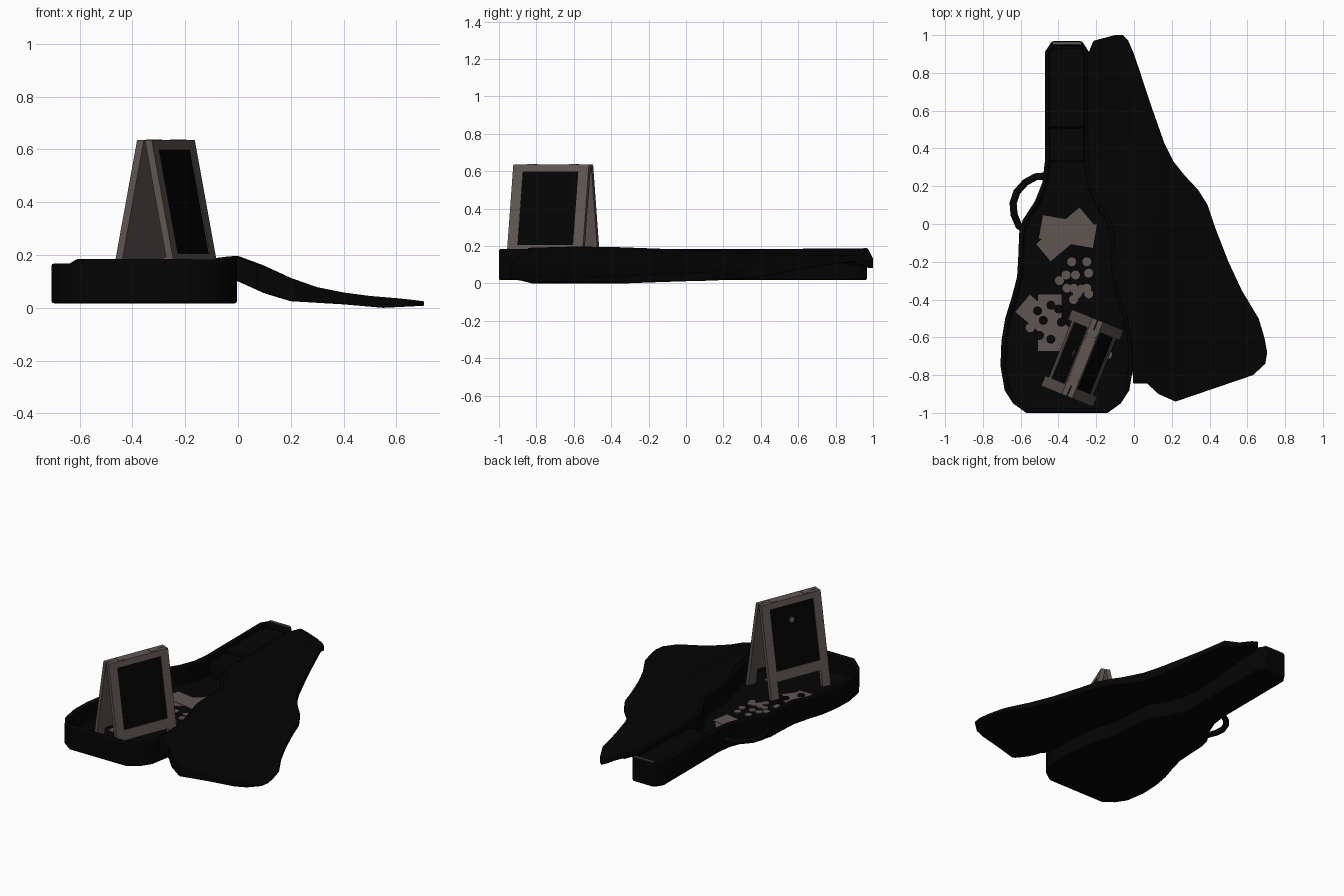
import bpy, bmesh, math
from mathutils import Matrix, Vector

if "Cube" in bpy.data.objects:
    bpy.data.objects.remove(bpy.data.objects["Cube"])

def mat(name, c):
    m = bpy.data.materials.new(name)
    m.diffuse_color = (*c, 1)
    m.use_nodes = True
    m.node_tree.nodes["Principled BSDF"].inputs["Base Color"].default_value = m.diffuse_color
    return m

BLACK = mat("black_fabric", (0.0013, 0.0013, 0.0013))
SLATE = mat("chalkboard_black", (0.001, 0.0011, 0.0011))
TAUPE = mat("taupe", (0.115, 0.093, 0.086))
GREY = mat("grey_trim", (0.11, 0.11, 0.105))

def finish(name, bm, material, smooth=False, bevel=0):
    bmesh.ops.recalc_face_normals(bm, faces=bm.faces[:])
    me = bpy.data.meshes.new(name)
    bm.to_mesh(me)
    bm.free()
    ob = bpy.data.objects.new(name, me)
    bpy.context.collection.objects.link(ob)
    me.materials.append(material)
    if smooth:
        bpy.ops.object.select_all(action='DESELECT')
        ob.select_set(True)
        bpy.context.view_layer.objects.active = ob
        bpy.ops.object.shade_smooth_by_angle(angle=math.radians(40))
    if bevel:
        b = ob.modifiers.new("bevel", 'BEVEL')
        b.width, b.segments, b.angle_limit = bevel, 2, math.radians(45)
    return ob

def outline_face(bm, pts, z):
    return bm.faces.new([bm.verts.new((x, y, z)) for x, y in pts])

def lerp(table, x):
    for (x0, a), (x1, b) in zip(table, table[1:]):
        if x <= x1:
            return a + (b - a) * (x - x0) / (x1 - x0)
    return table[-1][1]

def clamp(t):
    return max(0, min(1, t))

def box(name, loc, size, rot, material, bevel=0):
    bm = bmesh.new()
    m = Matrix.Translation(loc) @ Matrix.Rotation(math.radians(rot), 4, 'Z') @ Matrix.Diagonal((*size, 1))
    bmesh.ops.create_cube(bm, size=1, matrix=m)
    return finish(name, bm, material, bevel=bevel)

# Case base: symmetric half profile (half width, y), hollowed from above
CX, FLOOR = -0.355, 0.035
half = [(.215, -1), (.285, -.95), (.33, -.88), (.352, -.75), (.347, -.62), (.327, -.5), (.29, -.38),
        (.264, -.28), (.258, -.18), (.253, -.05), (.235, .02), (.17, .12), (.13, .22), (.117, .33),
        (.117, .91), (.08, .968)]
pts = [(CX + w, y) for w, y in half] + [(CX - w, y) for w, y in reversed(half)]
bm = bmesh.new()
bottom = outline_face(bm, pts, 0.017)
ext = bmesh.ops.extrude_face_region(bm, geom=[bottom])["geom"]
top = [g for g in ext if isinstance(g, bmesh.types.BMFace)][0]
for v in top.verts:
    v.co.z = 0.168 if v.co.x < -0.63 else 0.184
bmesh.ops.recalc_face_normals(bm, faces=bm.faces[:])
bmesh.ops.inset_region(bm, faces=[top], thickness=0.025)
inner = bmesh.ops.extrude_face_region(bm, geom=[top])["geom"]
if top.is_valid:
    bm.faces.remove(top)
for g in inner:
    if isinstance(g, bmesh.types.BMVert):
        g.co.z = FLOOR
finish("case_base", bm, BLACK, True, 0.01)

# Padded neck rest, accessory box and the trim at the neck end
box("neck_rest", (CX, .42, .085), (.19, .18, .11), 0, BLACK, .015)
box("accessory_box", (CX, .72, .095), (.19, .42, .12), 0, BLACK, .01)
box("neck_end_trim", (CX, .957, .184), (.15, .014, .008), 0, GREY)

# Open lid: outline sliced into strips, then draped down from the hinge side
right = [(-.215, .97), (-.1, 1), (-.06, 1), (-.03, .97), (0, .9), (.1, .6), (.16, .43), (.21, .33),
         (.27, .255), (.34, .18), (.39, .1), (.43, -.02), (.5, -.2), (.57, -.35), (.66, -.5),
         (.69, -.6), (.705, -.68), (.695, -.74), (.63, -.8), (.22, -.94), (.13, -.9), (.07, -.845)]
hinge = [(-.005, -.845), (-.012, -.65), (-.037, -.49), (-.075, -.38), (-.105, -.28), (-.11, -.05),
         (-.13, .02), (-.195, .12), (-.235, .22), (-.247, .33), (-.247, .89)]
upper = [(-.3, .184), (-.1, .184), (0, .187), (.1, .153), (.2, .11), (.3, .078), (.4, .058), (.5, .045),
         (.62, .035), (.71, .024)]
lower = [(-.3, .12), (-.05, .115), (0, .1), (.1, .055), (.2, .025), (.4, .013), (.55, .0), (.71, .008)]
edge_x = [(y, x) for x, y in hinge]
bm = bmesh.new()
outline_face(bm, right + hinge, 0)
cuts = [((x / 20, 0, 0), (1, 0, 0)) for x in range(-4, 14)] + [((0, y / 10, 0), (0, 1, 0)) for y in range(-8, 10, 2)]
for co, no in cuts:
    bmesh.ops.bisect_plane(bm, geom=bm.verts[:] + bm.edges[:] + bm.faces[:], plane_co=co, plane_no=no, dist=1e-4)
low = bm.verts[:]
dup = bmesh.ops.duplicate(bm, geom=low + bm.edges[:] + bm.faces[:])
high = [g for g in dup["geom"] if isinstance(g, bmesh.types.BMVert)]
rims = [e for e in bm.edges if e.is_boundary]

def lid_top(x, y):
    wave = .01 * math.cos((y - .9) * math.tau / 1.45) * max(0, 1 - abs(x) / .3)
    away = clamp((x - lerp(edge_x, y) - .05) / .17)
    return lerp(upper, x) + wave - away * (.045 * clamp((y - .1) / .6) + max(0, y - .9) * .5)

for v in low:
    x, y = v.co.x, v.co.y
    v.co.z = max(lerp(lower, x) - max(0, y - .9) * .5, lid_top(x, y) - .1 + .065 * clamp((y - .1) / .6))
for v in high:
    v.co.z = lid_top(v.co.x, v.co.y)
bmesh.ops.bridge_loops(bm, edges=rims)
finish("case_lid", bm, BLACK, True, .01)

# Carry handle
cu = bpy.data.curves.new("carry_handle", 'CURVE')
cu.dimensions, cu.bevel_depth, cu.bevel_resolution = '3D', .019, 2
sp = cu.splines.new('POLY')
path = [(-.46, .255), (-.52, .25), (-.575, .22), (-.62, .17), (-.64, .11), (-.635, .05), (-.61, -.01), (-.58, -.03)]
sp.points.add(len(path) - 1)
for p, (x, y) in zip(sp.points, path):
    p.co = (x, y, .085, 1)
cu.materials.append(BLACK)
bpy.context.collection.objects.link(bpy.data.objects.new("carry_handle", cu))

# Folding chalkboard sign: sheared bars following the panel slope
SIGN = Matrix.Translation((-.273, -.71, 0)) @ Matrix.Rotation(math.radians(-22), 4, 'Z')

def slope(z):
    return .147 + (.03 - .147) * (z - FLOOR) / .6

def bar(name, s, y0, y1, z0, z1, o0, o1, material):
    bm = bmesh.new()
    bmesh.ops.create_cube(bm, size=1)
    for v in bm.verts:
        z = z1 if v.co.z > 0 else z0
        y = y1 if v.co.y > 0 else y0
        v.co = SIGN @ Vector((s * (slope(z) + (o1 if v.co.x > 0 else o0)), y, z))
    finish(name, bm, material)

W, I = .218, .16
for s, side in ((1, "front"), (-1, "back")):
    bar(f"{side}_left_leg", s, -W, -I, FLOOR, .635, -.028, 0, TAUPE)
    bar(f"{side}_right_leg", s, I, W, FLOOR, .635, -.028, 0, TAUPE)
    bar(f"{side}_top_bar", s, -I, I, .598, .635, -.03, 0, TAUPE)
    bar(f"{side}_bottom_bar", s, -I, I, .14, .205, -.028, 0, TAUPE)
    bar(f"{side}_backing", s, -I, I, .205, .598, -.028, -.009, TAUPE)
    bar(f"{side}_chalkboard", s, -I, I, .205, .598, -.009, -.004, SLATE)
    for y in (-.12, .12):
        bar(f"{side}_hinge", s, y - .02, y + .02, .635, .638, -.03, -.005, TAUPE)

def disc(name, matrix, r, material):
    bm = bmesh.new()
    bmesh.ops.create_cone(bm, cap_ends=True, segments=12, radius1=r, radius2=r, depth=.006, matrix=matrix)
    finish(name, bm, material)

disc("board_magnet", SIGN @ Matrix.Translation((-slope(.5) + .003, .01, .5)) @ Matrix.Rotation(math.radians(-78), 4, 'Y'), .018, TAUPE)

# Bank notes: x, y, length, width, angle
notes = [(-.365, -.055, .3, .12, 40), (-.35, -.04, .29, .125, -10),
         (-.475, -.516, .3, .12, -40), (-.447, -.522, .125, .3, 0)]
for i, (x, y, l, w, a) in enumerate(notes):
    box("bank_note", (x, y, FLOOR + .003 + .002 * (i % 2)), (l, w, .003), a, TAUPE)

# Coins: light ones on the floor, dark ones on the notes
light = [(-.33, -.2), (-.25, -.2), (-.36, -.27), (-.31, -.27), (-.24, -.26), (-.395, -.3), (-.32, -.34),
         (-.355, -.34), (-.28, -.345), (-.25, -.34), (-.24, -.37), (-.3, -.37), (-.32, -.4),
         (-.55, -.55), (-.14, -.69)]
dark = [(-.44, -.43), (-.51, -.46), (-.48, -.51), (-.5, -.59), (-.44, -.61), (-.385, -.52), (-.4, -.45)]
for pos, m, z in ((light, TAUPE, .004), (dark, BLACK, .01)):
    for x, y in pos:
        disc("coin", Matrix.Translation((x, y, FLOOR + z)), .024, m)
